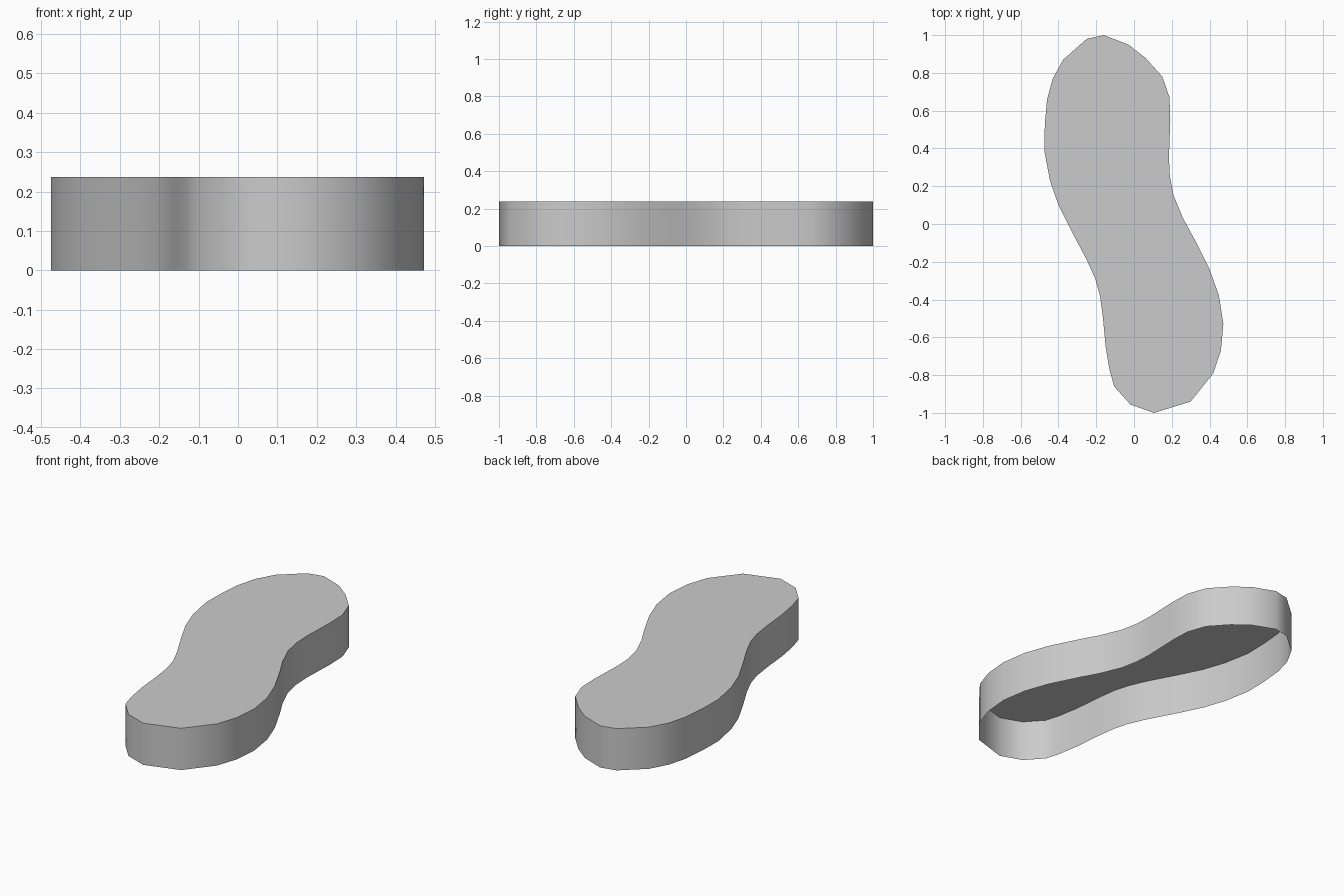
import bpy, bmesh, math

if "Cube" in bpy.data.objects:
    bpy.data.objects.remove(bpy.data.objects["Cube"])

HEIGHT = 0.237

# Curved outline, clockwise from the back tip
outline = [
    (-0.16, 1.0), (-0.03, 0.95), (0.06, 0.88), (0.15, 0.78), (0.188, 0.67),
    (0.192, 0.55), (0.185, 0.35), (0.19, 0.25), (0.21, 0.15), (0.26, 0.03),
    (0.32, -0.08), (0.40, -0.24), (0.45, -0.38), (0.473, -0.53), (0.46, -0.67),
    (0.42, -0.79), (0.30, -0.94), (0.105, -1.0), (-0.02, -0.955), (-0.105, -0.86),
    (-0.13, -0.77), (-0.15, -0.65), (-0.165, -0.49), (-0.18, -0.38), (-0.205, -0.29),
    (-0.25, -0.19), (-0.33, -0.04), (-0.40, 0.10), (-0.445, 0.23), (-0.475, 0.39),
    (-0.472, 0.53), (-0.46, 0.66), (-0.43, 0.77), (-0.375, 0.87), (-0.25, 0.98),
]

# Thin shell: top sheet and a vertical wall, open underneath
bm = bmesh.new()
top = [bm.verts.new((x, y, HEIGHT)) for x, y in reversed(outline)]
bm.faces.new(top)
rim = bmesh.ops.extrude_edge_only(bm, edges=bm.edges[:])
for v in rim["geom"]:
    if isinstance(v, bmesh.types.BMVert):
        v.co.z = 0
bmesh.ops.recalc_face_normals(bm, faces=bm.faces[:])
bm.faces.ensure_lookup_table()
if bm.faces[0].normal.z < 0:
    bmesh.ops.reverse_faces(bm, faces=bm.faces[:])

mesh = bpy.data.meshes.new("curved_shell")
bm.to_mesh(mesh)
bm.free()
shell = bpy.data.objects.new("curved_shell", mesh)
bpy.context.collection.objects.link(shell)

# Smooth wall, crisp top edge
bpy.context.view_layer.objects.active = shell
shell.select_set(True)
bpy.ops.object.shade_smooth_by_angle(angle=math.radians(50))
